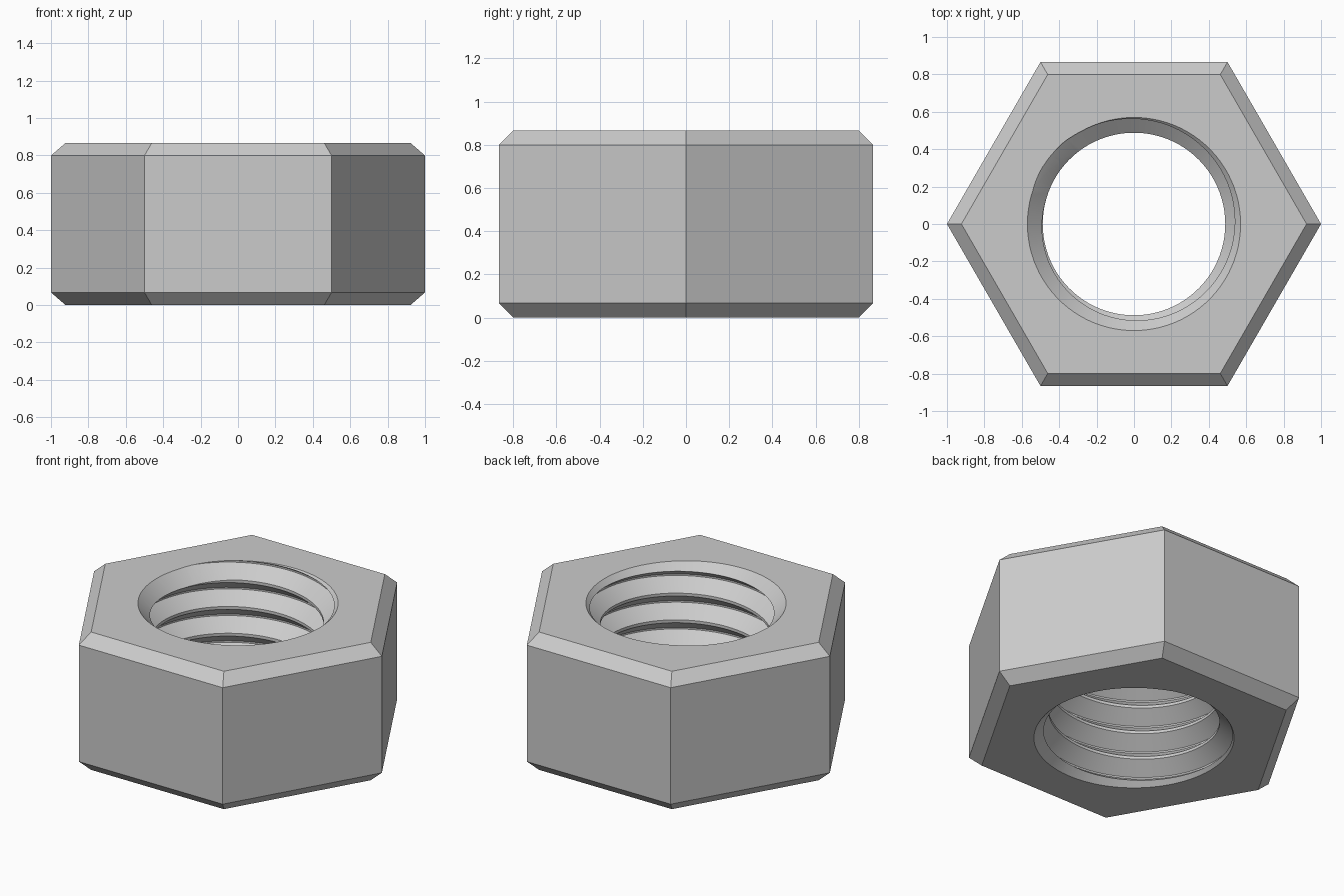
import bpy, bmesh, math
from mathutils import Vector

cube = bpy.data.objects.get("Cube")
if cube:
    bpy.data.objects.remove(cube, do_unlink=True)

HEIGHT = 0.866        # overall height
BEVEL = 0.067         # outer edge bevel
SEGMENTS = 90         # sides of the bore
PITCH = 0.168
CREST, ROOT, RIM = 0.488, 0.576, 0.57
START = 130           # angle where the thread runs out at the top

steel = bpy.data.materials.new("steel_grey")
steel.use_nodes = True
grey = (0.6, 0.6, 0.6, 1)
steel.diffuse_color = grey
steel.node_tree.nodes["Principled BSDF"].inputs["Base Color"].default_value = grey


def make_object(name, bm):
    bmesh.ops.recalc_face_normals(bm, faces=bm.faces[:])
    mesh = bpy.data.meshes.new(name)
    bm.to_mesh(mesh)
    bm.free()
    mesh.materials.append(steel)
    obj = bpy.data.objects.new(name, mesh)
    bpy.context.collection.objects.link(obj)
    return obj


def lathe(name, profile, sides):
    """Closed solid from (radius, z) rings."""
    bm = bmesh.new()
    rings = []
    for r, z in profile:
        angles = [math.tau * i / sides for i in range(sides)]
        rings.append([bm.verts.new((r * math.cos(a), r * math.sin(a), z)) for a in angles])
    for low, high in zip(rings, rings[1:]):
        for i in range(sides):
            j = (i + 1) % sides
            bm.faces.new((low[i], low[j], high[j], high[i]))
    bm.faces.new(rings[0])
    bm.faces.new(rings[-1])
    return make_object(name, bm)


def threaded_rod(name):
    """Helical bore, trimmed flat beyond both ends of the nut."""
    bm = bmesh.new()
    profile = [(ROOT, -0.01), (ROOT, 0), (CREST, 0.07), (CREST, 0.088)]
    base = HEIGHT - PITCH * START / 360 - 8 * PITCH
    verts = {}

    def vert(col, level):
        if col == SEGMENTS:
            col, level = 0, level + len(profile)
        if (col, level) not in verts:
            turn, k = divmod(level, len(profile))
            r, dz = profile[k]
            a = math.tau * col / SEGMENTS
            z = base + dz + PITCH * (turn + col / SEGMENTS)
            verts[col, level] = bm.verts.new((r * math.cos(a), r * math.sin(a), z))
        return verts[col, level]

    for level in range(11 * len(profile)):
        for c in range(SEGMENTS):
            bm.faces.new((vert(c, level), vert(c + 1, level),
                          vert(c + 1, level + 1), vert(c, level + 1)))
    for z, side in ((-0.1, -1), (HEIGHT + 0.1, 1)):
        bmesh.ops.bisect_plane(bm, geom=bm.verts[:] + bm.edges[:] + bm.faces[:], dist=1e-5,
                               plane_co=Vector((0, 0, z)), plane_no=Vector((0, 0, side)),
                               clear_outer=True)
    bmesh.ops.holes_fill(bm, edges=[e for e in bm.edges if e.is_boundary], sides=0)
    return make_object(name, bm)


# Bevelled hexagonal body
inner = 1 - BEVEL / math.cos(math.pi / 6)
nut = lathe("hex_nut", [(inner, 0), (1, BEVEL), (1, HEIGHT - BEVEL), (inner, HEIGHT)], 6)

# Threaded bore with a countersink at each end
depth, over = 0.15, 0.1
cutters = [
    threaded_rod("thread_cutter"),
    lathe("top_countersink", [(RIM - depth, HEIGHT - depth), (RIM + over, HEIGHT + over)], SEGMENTS),
    lathe("bottom_countersink", [(RIM + over, -over), (RIM - depth, depth)], SEGMENTS),
]
bpy.ops.object.select_all(action="DESELECT")
bpy.context.view_layer.objects.active = nut
nut.select_set(True)
for cutter in cutters:
    cutter.hide_render = True
    mod = nut.modifiers.new(cutter.name, "BOOLEAN")
    mod.operation = "DIFFERENCE"
    mod.solver = "EXACT"
    mod.object = cutter
    bpy.ops.object.modifier_apply(modifier=mod.name)
for cutter in cutters:
    bpy.data.objects.remove(cutter, do_unlink=True)

bpy.ops.object.shade_smooth_by_angle(angle=math.radians(30))
